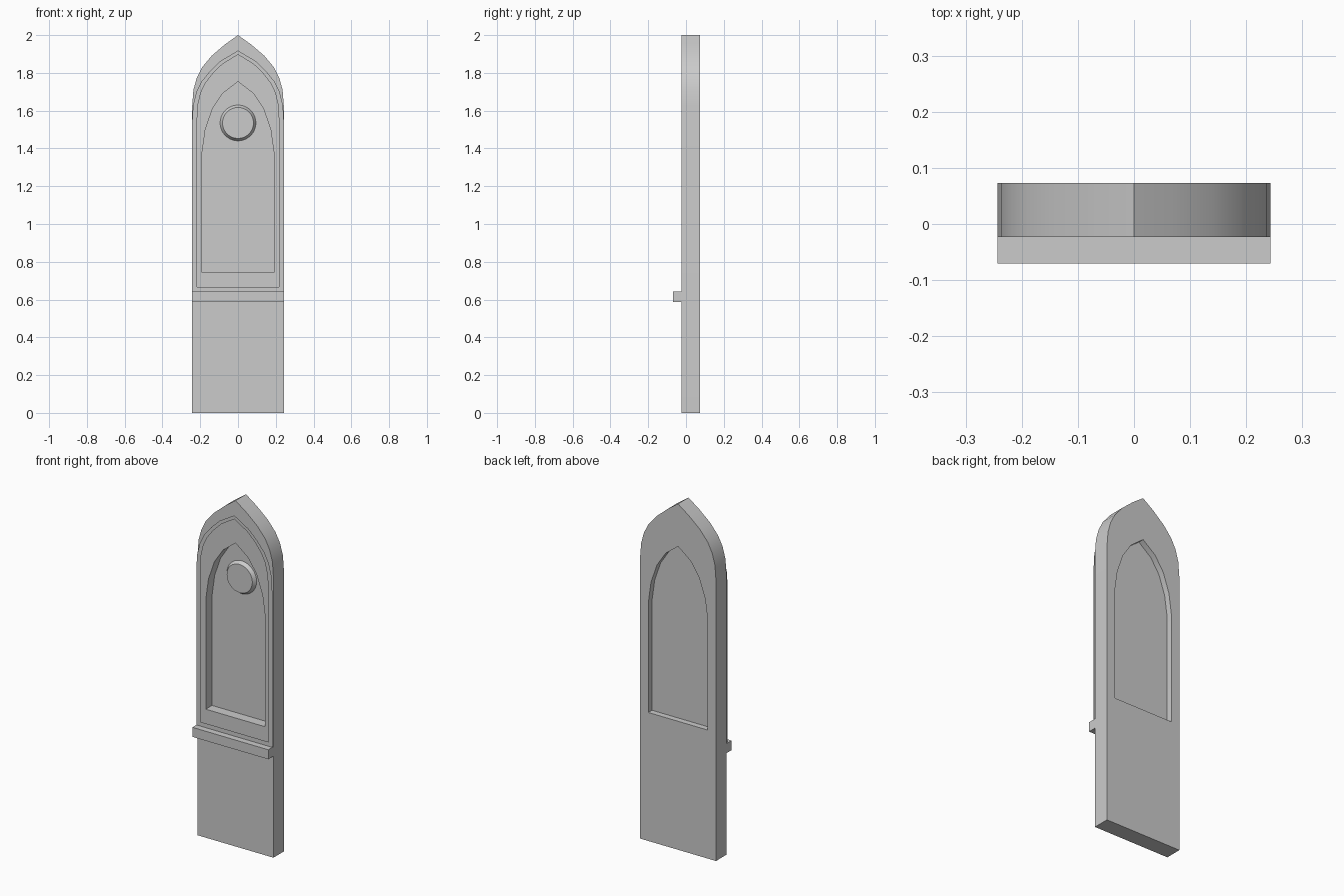
import bpy, bmesh, math
from mathutils import Matrix

if "Cube" in bpy.data.objects:
    bpy.data.objects.remove(bpy.data.objects["Cube"])

W = 0.243
FRONT, BACK = -0.023, 0.073


def arch(half, base):
    """Closed outline (x, z) mirrored from its right half, listed up to the apex."""
    right = [(half[0][0], base)] + half
    return right + [(-x, z) for x, z in reversed(right[:-1])]


def plate(name, outlines, y0, y1, smooth=False):
    """Fill outlines (the second one is a hole) and give them depth from y0 to y1."""
    cu = bpy.data.curves.new(name, 'CURVE')
    cu.dimensions = '2D'
    cu.fill_mode = 'BOTH'
    cu.extrude = (y1 - y0) / 2
    for pts in outlines:
        sp = cu.splines.new('POLY')
        sp.points.add(len(pts) - 1)
        for p, (x, z) in zip(sp.points, pts):
            p.co = (x, z, 0, 1)
        sp.use_cyclic_u = True
    tmp = bpy.data.objects.new(name + "_outline", cu)
    bpy.context.collection.objects.link(tmp)
    me = bpy.data.meshes.new_from_object(tmp.evaluated_get(bpy.context.evaluated_depsgraph_get()))
    bpy.data.objects.remove(tmp)
    me.transform(Matrix.Translation((0, (y0 + y1) / 2, 0)) @ Matrix.Rotation(math.pi / 2, 4, 'X'))
    bm = bmesh.new()
    bm.from_mesh(me)
    bmesh.ops.remove_doubles(bm, verts=bm.verts, dist=1e-5)
    bmesh.ops.recalc_face_normals(bm, faces=bm.faces)
    for f in bm.faces:
        f.smooth = False
    bm.to_mesh(me)
    bm.free()
    me.name = name
    ob = bpy.data.objects.new(name, me)
    bpy.context.collection.objects.link(ob)
    if smooth:
        bpy.ops.object.select_all(action='DESELECT')
        bpy.context.view_layer.objects.active = ob
        ob.select_set(True)
        bpy.ops.object.shade_smooth_by_angle(angle=math.radians(30))
    return ob


# Outlines
outer = arch([(W, 1.62), (0.236, 1.71), (0.218, 1.775), (0.19, 1.83),
              (0.14, 1.89), (0.07, 1.95), (0, 2.0)], 0)
window = arch([(0.19, 1.378), (0.173, 1.5), (0.135, 1.61), (0.08, 1.692), (0, 1.754)], 0.743)
rim_out = arch([(W, 1.54), (0.238, 1.63), (0.22, 1.70), (0.195, 1.752),
                (0.148, 1.81), (0.093, 1.863), (0, 1.918)], 0.635)
rim_in = arch([(0.217, 1.54), (0.212, 1.63), (0.197, 1.695), (0.173, 1.745),
               (0.133, 1.797), (0.083, 1.846), (0, 1.897)], 0.667)

# Wall slab with the window opening
plate("wall_panel", [outer, window], FRONT, BACK, smooth=True)

# Raised moulding around the window
plate("arch_moulding", [rim_out, rim_in], FRONT - 0.001, -0.043)

# Thin window pane set into the opening
plate("window_pane", [window], 0.034, 0.039)

# Projecting sill
plate("sill", [[(-W, 0.587), (W, 0.587), (W, 0.642), (-W, 0.642)]], -0.07, FRONT)

# Round boss with bevelled edge on the pane
bpy.ops.mesh.primitive_cone_add(vertices=32, radius1=0.095, radius2=0.082, depth=0.02,
                                location=(0, 0.024, 1.535), rotation=(math.pi / 2, 0, 0))
boss = bpy.context.object
boss.name = "round_boss"
bpy.ops.object.shade_smooth_by_angle(angle=math.radians(30))
